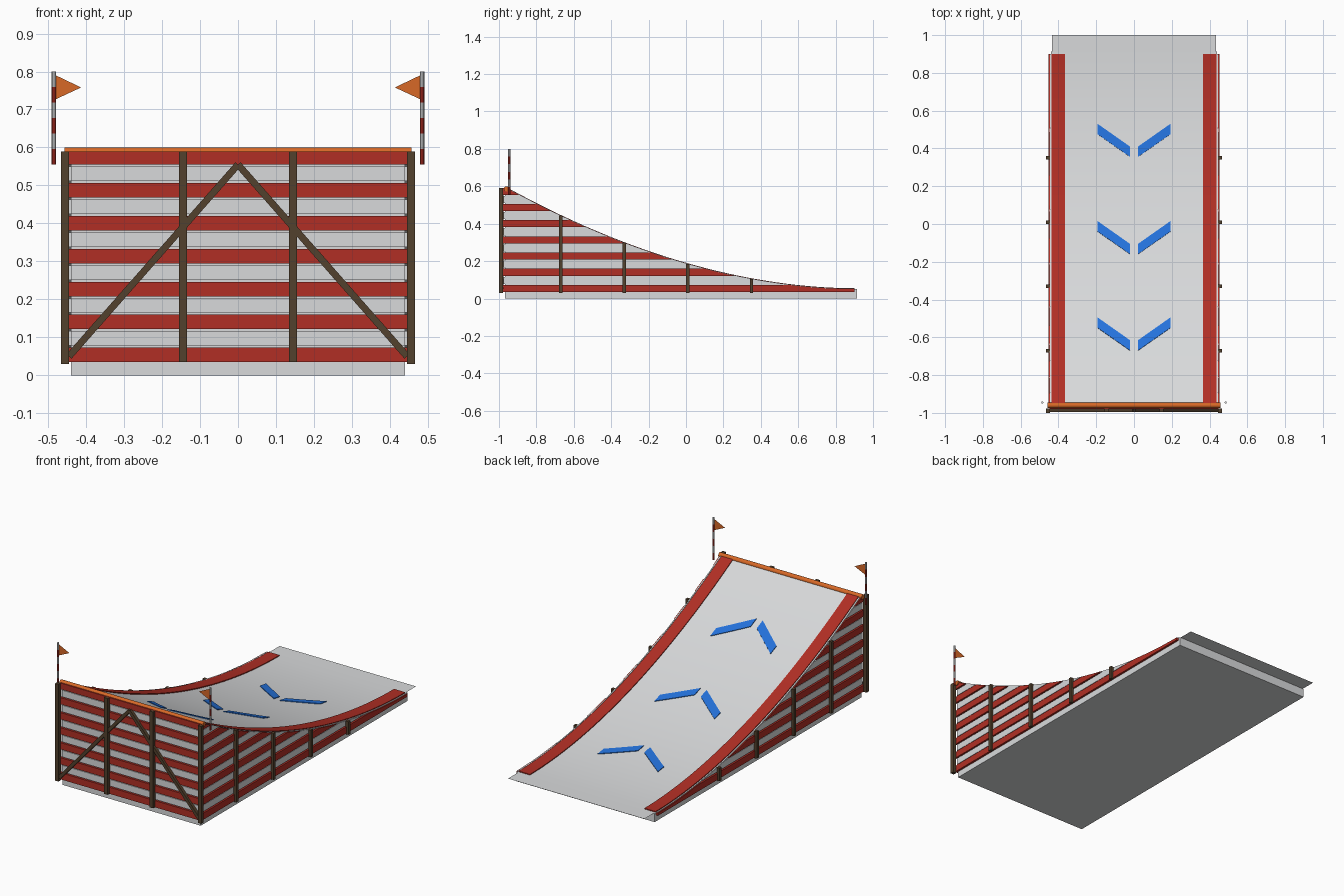
import bpy
import math
from mathutils import Vector

cube = bpy.data.objects.get("Cube")
if cube:
    bpy.data.objects.remove(cube, do_unlink=True)


def material(name, rgb):
    m = bpy.data.materials.new(name)
    m.use_nodes = True
    m.diffuse_color = (*rgb, 1)
    m.node_tree.nodes["Principled BSDF"].inputs["Base Color"].default_value = (*rgb, 1)
    return m


GREY = material("pale_grey", (0.69, 0.70, 0.71))
RED = material("board_red", (0.44, 0.028, 0.018))
BROWN = material("timber_brown", (0.085, 0.052, 0.026))
ORANGE = material("orange", (0.68, 0.14, 0.02))
BLUE = material("arrow_blue", (0.018, 0.17, 0.72))

# Ramp profile: height from y, and y from height
LOW, RISE, END, RUN, POWER = 0.05, 0.535, 0.9, 1.85, 1.9
FRONT, BACK = -0.968, 0.914


def height(y):
    return LOW + RISE * (max(END - y, 0) / RUN) ** POWER


def reach(z):
    return END - RUN * (max(z - LOW, 0) / RISE) ** (1 / POWER)


def steps(a, b, n):
    return [a + (b - a) * i / n for i in range(n + 1)]


def make(name, verts, faces, mat, smooth=False):
    mesh = bpy.data.meshes.new(name)
    mesh.from_pydata(verts, [], faces)
    mesh.materials.append(mat)
    ob = bpy.data.objects.new(name, mesh)
    bpy.context.collection.objects.link(ob)
    if smooth:
        bpy.ops.object.select_all(action='DESELECT')
        ob.select_set(True)
        bpy.context.view_layer.objects.active = ob
        bpy.ops.object.shade_smooth_by_angle(angle=math.radians(30))
    return ob


def slab(name, outline, x0, x1, mat, smooth=False):
    """Extrude a (y, z) outline from x0 to x1."""
    n = len(outline)
    x0, x1 = min(x0, x1), max(x0, x1)
    verts = [(x, y, z) for x in (x0, x1) for y, z in outline]
    faces = [tuple(reversed(range(n))), tuple(range(n, 2 * n))]
    faces += [(i, (i + 1) % n, n + (i + 1) % n, n + i) for i in range(n)]
    return make(name, verts, faces, mat, smooth)


def box(name, x0, x1, y0, y1, z0, z1, mat):
    return slab(name, [(y0, z0), (y1, z0), (y1, z1), (y0, z1)], x0, x1, mat)


def rod(name, a, b, radius, mat, sides=12):
    a, b = Vector(a), Vector(b)
    bpy.ops.mesh.primitive_cylinder_add(vertices=sides, radius=radius,
                                        depth=(b - a).length, location=(a + b) / 2)
    ob = bpy.context.object
    ob.name = name
    ob.rotation_mode = 'QUATERNION'
    ob.rotation_quaternion = Vector((0, 0, 1)).rotation_difference(b - a)
    ob.data.materials.append(mat)
    bpy.ops.object.shade_smooth_by_angle(angle=math.radians(40))


# Solid ramp body with curved deck
deck = [(y, height(y)) for y in steps(BACK, FRONT, 36)]
slab("ramp_body", [(FRONT, 0), (BACK, 0)] + deck, -0.44, 0.44, GREY, True)

# Flat landing lip at the low end
make("landing_lip", [(-0.435, 0.88, LOW), (0.435, 0.88, LOW),
                     (0.435, 1, LOW), (-0.435, 1, LOW)], [(0, 1, 2, 3)], GREY)

# Horizontal boards, red and grey in turn, on the front and both sides
PITCH, BOARD = 0.0433, 0.038
for i in range(13):
    mat = GREY if i % 2 else RED
    z0 = 0.035 + i * PITCH
    z1 = min(z0 + BOARD, 0.59)
    wide = 0.44 if i % 2 else 0.448
    thick = 0.008 if i % 2 else 0.012
    box(f"front_board_{i}", -wide, wide, FRONT - thick, FRONT, z0, z1, mat)
    slope = [(reach(z), z) for z in steps(max(z0, LOW), z1, 6)]
    outline = [(FRONT, z0), (reach(z0), z0)] + slope + [(FRONT, z1)]
    if z0 > LOW:
        outline.pop(1)
    for side, s in (("right", -1), ("left", 1)):
        slab(f"{side}_board_{i}", outline, s * 0.44, s * (0.44 + thick), mat)

for side, s in (("right", -1), ("left", 1)):
    # Red edge strip following the deck
    ys = steps(END, -0.955, 36)
    strip = [(y, height(y) + 0.005) for y in ys]
    strip += [(y, height(y) - 0.002) for y in reversed(ys)]
    slab(f"{side}_edge_strip", strip[::-1][::-1], s * 0.365, s * 0.436, RED, True)

    # Thin timber trim along the top of the side boards
    trim = [(y, height(y) + 0.003) for y in ys]
    trim += [(y, height(y) - 0.003) for y in reversed(ys)]
    slab(f"{side}_side_trim", trim, s * 0.44, s * 0.446, GREY, True)

    # Posts on the front and along the side
    box(f"{side}_corner_post", s * 0.445, s * 0.466, -1, -0.978, 0.03, 0.59, BROWN)
    box(f"{side}_front_post", s * 0.134, s * 0.156, -0.996, -0.975, 0.035, 0.59, BROWN)
    for i, y in enumerate((-0.67, -0.33, 0.01, 0.35)):
        box(f"{side}_side_post_{i}", s * 0.445, s * 0.465, y - 0.009, y + 0.009,
            0.03, height(y) + 0.002, BROWN)

    # Diagonal brace meeting its twin at the top centre
    foot, peak = Vector((s * 0.445, 0, 0.05)), Vector((0, 0, 0.555))
    across = (peak - foot).cross(Vector((0, 1, 0))).normalized() * 0.009
    corners = [foot - across, foot + across, peak + across, peak - across]
    verts = [(c.x, y, c.z) for y in (-0.994, -0.976) for c in corners]
    quads = [(0, 1, 2, 3), (7, 6, 5, 4)]
    quads += [(i, i + 4, (i + 1) % 4 + 4, (i + 1) % 4) for i in range(4)]
    make(f"{side}_brace", verts, quads, BROWN)

    # Banded flag pole and pennant
    levels = steps(0.555, 0.8, 6)
    for i in range(6):
        rod(f"{side}_pole_band_{i}", (s * 0.485, -0.945, levels[i]),
            (s * 0.485, -0.945, levels[i + 1]), 0.0055, GREY if i % 2 else RED, 8)
    make(f"{side}_flag", [(s * 0.48, -0.945, 0.727), (s * 0.48, -0.945, 0.79),
                          (s * 0.413, -0.945, 0.758)], [(0, 1, 2)], ORANGE)

    # Blue arrow arms laid on the deck
    for i, y in enumerate((-0.61, -0.1, 0.415)):
        verts, quads = [], []
        for t in steps(0, 1, 6):
            x = 0.02 + 0.172 * t
            for dy in (-0.06 + 0.12 * t, -0.006 + 0.121 * t):
                verts.append((s * x, y + dy, height(y + dy) + 0.004))
        for k in range(0, 12, 2):
            quad = (k, k + 2, k + 3, k + 1)
            quads.append(quad if s > 0 else quad[::-1])
        arm = make(f"{side}_arrow_arm_{i}", verts, quads, BLUE)
        mod = arm.modifiers.new("Thickness", 'SOLIDIFY')
        mod.thickness = 0.004

# Rounded bar along the top edge
rod("top_bar", (-0.457, -0.96, 0.586), (0.457, -0.96, 0.586), 0.014, ORANGE, 16)
